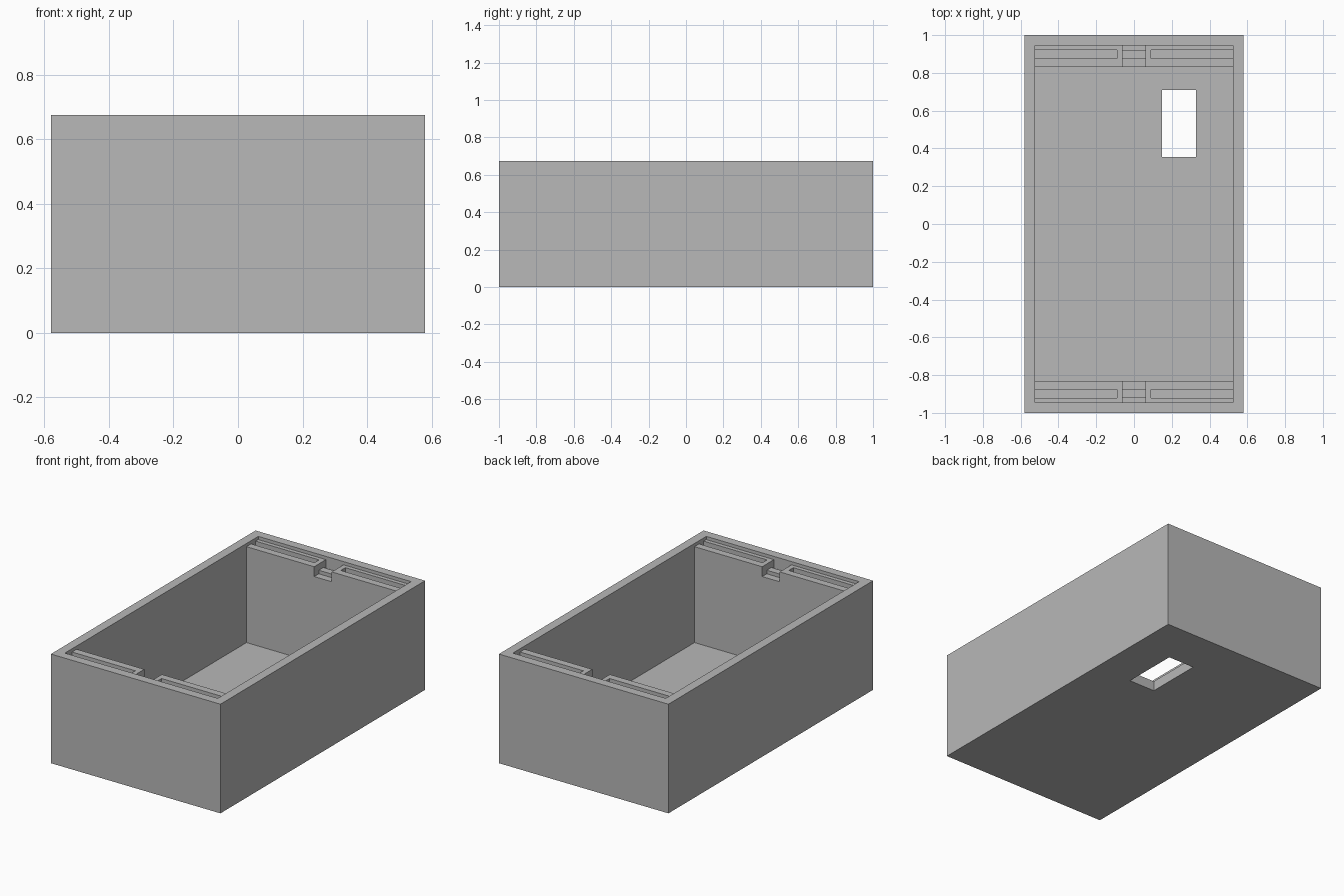
import bpy

cube = bpy.data.objects.get("Cube")
if cube:
    bpy.data.objects.remove(cube, do_unlink=True)

# Single plain grey finish
grey = bpy.data.materials.new("plain grey")
grey.use_nodes = True
colour = (0.48, 0.48, 0.48, 1)
grey.diffuse_color = colour
grey.node_tree.nodes["Principled BSDF"].inputs["Base Color"].default_value = colour


def box(name, xs, ys, zs):
    """Axis-aligned box from its low and high limits."""
    spans = (sorted(xs), sorted(ys), sorted(zs))
    bpy.ops.mesh.primitive_cube_add(size=1)
    obj = bpy.context.object
    obj.name = name
    for v in obj.data.vertices:
        v.co = [s[0] if c < 0 else s[1] for c, s in zip(v.co, spans)]
    obj.data.materials.append(grey)
    return obj


def cut(target, xs, ys, zs):
    """Subtract a box from the target and discard the cutter."""
    cutter = box("cutter", xs, ys, zs)
    cutter.hide_render = True
    bpy.context.view_layer.objects.active = target
    mod = target.modifiers.new("cut", "BOOLEAN")
    mod.operation = "DIFFERENCE"
    mod.solver = "EXACT"
    mod.object = cutter
    bpy.ops.object.modifier_apply(modifier=mod.name)
    bpy.data.objects.remove(cutter, do_unlink=True)


HALF_W, TOP, ABOVE = 0.58, 0.675, 0.8
INNER_X, INNER_Y = 0.523, 0.83
LEDGE, NOTCH = 0.655, 0.594

# Outer case with its main cavity
case = box("case", (-HALF_W, HALF_W), (-1, 1), (0, TOP))
cut(case, (-INNER_X, INNER_X), (-INNER_Y, INNER_Y), (0.062, ABOVE))

# Opening through the floor
cut(case, (0.148, 0.328), (0.355, 0.71), (-0.1, 0.2))

for end in (-1, 1):
    # Ledge sunk below the rim at each end
    cut(case, (-INNER_X, INNER_X), (end * 0.8, end * 0.945), (LEDGE, ABOVE))
    # Long slots in the ledge
    for side in (-1, 1):
        cut(case, (side * 0.09, side * INNER_X), (end * 0.875, end * 0.92), (0.6, ABOVE))
    # Central notch with a low catch ridge across it
    cut(case, (-0.06, 0.06), (end * 0.8, end * 0.945), (NOTCH, ABOVE))
    box("front_catch_ridge" if end < 0 else "back_catch_ridge",
        (-0.06, 0.06), (end * 0.875, end * 0.92), (NOTCH, 0.616))
